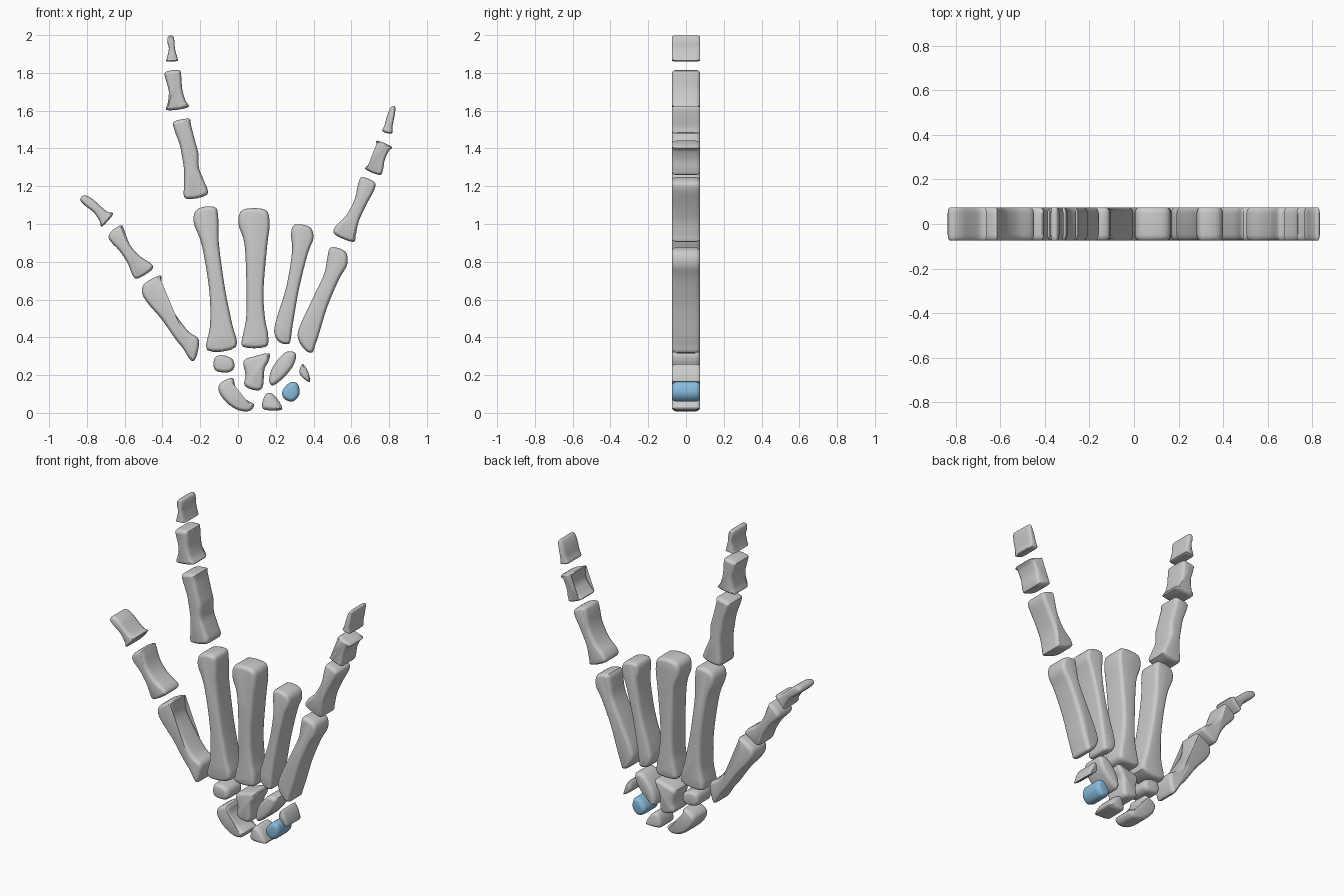
import bpy, bmesh, math
from mathutils import Vector

HALF = 0.075  # half thickness of every bone


def slab(name, outline, inset=0.02, color=None):
    """Smooth closed outline in x/z, extruded along y with rounded rims."""
    pts = [Vector(p) for p in outline]
    n, loop = len(pts), []
    for i in range(n):
        a, b, c, d = (pts[(i + k) % n] for k in (-1, 0, 1, 2))
        for s in range(4):
            t = s / 4
            loop.append(0.5 * (2 * b + (c - a) * t + (2 * a - 5 * b + 4 * c - d) * t * t
                               + (3 * b - a - 3 * c + d) * t ** 3))
    m = len(loop)
    area = sum(loop[i - 1].x * loop[i].y - loop[i].x * loop[i - 1].y for i in range(m))
    sign = 1 if area > 0 else -1
    inward = []
    for i in range(m):
        t = (loop[(i + 1) % m] - loop[i - 1]).normalized()
        inward.append(Vector((-t.y, t.x)) * sign)
    # rim layers: quarter round at the front, then mirrored at the back
    rim = [(HALF - 0.028 * (1 - math.sin(a)), inset * (1 - math.cos(a)))
           for a in (math.pi / 2 * k / 4 for k in range(5))]
    layers = [(-y, o) for y, o in reversed(rim)] + rim
    bm = bmesh.new()
    rings = []
    for y, o in layers:
        rings.append([bm.verts.new((p.x + q.x * o, y, p.y + q.y * o))
                      for p, q in zip(loop, inward)])
    for r0, r1 in zip(rings, rings[1:]):
        for i in range(m):
            j = (i + 1) % m
            bm.faces.new((r0[i], r0[j], r1[j], r1[i]))
    bm.faces.new(rings[0])
    bm.faces.new(rings[-1])
    bmesh.ops.recalc_face_normals(bm, faces=bm.faces)
    me = bpy.data.meshes.new(name)
    bm.to_mesh(me)
    bm.free()
    ob = bpy.data.objects.new(name, me)
    bpy.context.collection.objects.link(ob)
    bpy.ops.object.select_all(action='DESELECT')
    ob.select_set(True)
    bpy.context.view_layer.objects.active = ob
    bpy.ops.object.shade_smooth_by_angle(angle=math.radians(35))
    if color:
        mat = bpy.data.materials.new(name + "_blue")
        mat.diffuse_color = color
        me.materials.append(mat)


def bone(name, *stations):
    """Long bone from spine stations (x, z, half width), tip to base."""
    a, b = Vector(stations[0][:2]), Vector(stations[-1][:2])
    d = (b - a).normalized()
    side = Vector((-d.y, d.x))
    right = [Vector((x, z)) + side * w for x, z, w in stations]
    left = [Vector((x, z)) - side * w for x, z, w in stations]
    slab(name, right + left[::-1], min(0.02, 0.5 * min(s[2] for s in stations[1:-1])))


# Metacarpals
bone("thumb_metacarpal", (-.452, .707, .045), (-.457, .665, .058), (-.437, .605, .048),
     (-.373, .516, .038), (-.3, .415, .04), (-.25, .365, .048), (-.236, .285, .015))
bone("index_metacarpal", (-.167, 1.085, .045), (-.17, 1.02, .066), (-.146, .89, .045),
     (-.11, .65, .042), (-.09, .47, .058), (-.087, .34, .076))
bone("middle_metacarpal", (.085, 1.075, .06), (.085, 1.0, .082), (.095, .89, .06),
     (.09, .65, .045), (.093, .5, .05), (.093, .415, .066), (.087, .35, .06))
bone("ring_metacarpal", (.34, .99, .04), (.34, .935, .06), (.328, .85, .042),
     (.29, .665, .034), (.247, .485, .045), (.237, .415, .045), (.245, .37, .025))
bone("little_metacarpal", (.53, .865, .04), (.525, .80, .055), (.495, .72, .042),
     (.43, .575, .045), (.375, .43, .055), (.365, .37, .045), (.376, .325, .018))

# Thumb phalanges
bone("thumb_proximal", (-.645, .977, .03), (-.643, .945, .047), (-.6, .875, .032),
     (-.553, .812, .037), (-.507, .757, .058), (-.492, .735, .042))
bone("thumb_distal", (-.825, 1.14, .016), (-.79, 1.115, .026), (-.748, 1.08, .024),
     (-.712, 1.04, .032), (-.69, 1.02, .044))

# Index phalanges
bone("index_proximal", (-.298, 1.55, .04), (-.294, 1.515, .046), (-.268, 1.43, .042),
     (-.253, 1.365, .044), (-.246, 1.29, .04), (-.233, 1.22, .053), (-.22, 1.145, .058))
bone("index_middle", (-.347, 1.81, .036), (-.342, 1.775, .042), (-.331, 1.71, .036),
     (-.325, 1.65, .046), (-.32, 1.61, .056))
bone("index_distal", (-.357, 1.995, .012), (-.355, 1.965, .019), (-.35, 1.93, .016),
     (-.349, 1.88, .027), (-.349, 1.862, .028))

# Little finger phalanges
bone("little_proximal", (.69, 1.235, .034), (.68, 1.2, .046), (.648, 1.115, .034),
     (.606, 1.03, .037), (.57, .965, .058), (.56, .925, .052))
bone("little_middle", (.775, 1.425, .042), (.767, 1.4, .034), (.752, 1.35, .027),
     (.73, 1.3, .04), (.712, 1.275, .04))
bone("little_distal", (.823, 1.62, .01), (.81, 1.575, .019), (.797, 1.52, .021),
     (.79, 1.485, .025))

# Wrist bones
slab("trapezoid_bone", [(-.13, .25), (-.12, .295), (-.08, .305), (-.03, .285),
                        (-.02, .24), (-.05, .215), (-.11, .22)])
slab("scaphoid_bone", [(-.03, .185), (-.095, .155), (-.1, .11), (-.06, .055), (0, .015),
                       (.06, .01), (.085, .045), (.035, .075), (-.012, .135)])
slab("capitate_bone", [(.03, .275), (.09, .3), (.165, .315), (.16, .27), (.14, .23),
                       (.13, .135), (.09, .12), (.035, .145), (.04, .2)])
slab("hamate_bone", [(.25, .32), (.305, .315), (.295, .255), (.245, .19),
                     (.185, .145), (.165, .175), (.185, .245)])
slab("triquetrum_bone", [(.342, .258), (.37, .22), (.382, .165), (.35, .18), (.325, .215)], .01)
slab("lunate_bone", [(.155, .105), (.195, .09), (.235, .025), (.2, .013),
                     (.135, .02), (.13, .06)])
slab("pisiform_bone", [(.275, .16), (.315, .155), (.325, .1), (.29, .06),
                       (.245, .075), (.235, .115)], .02, (.25, .5, .72, 1))
